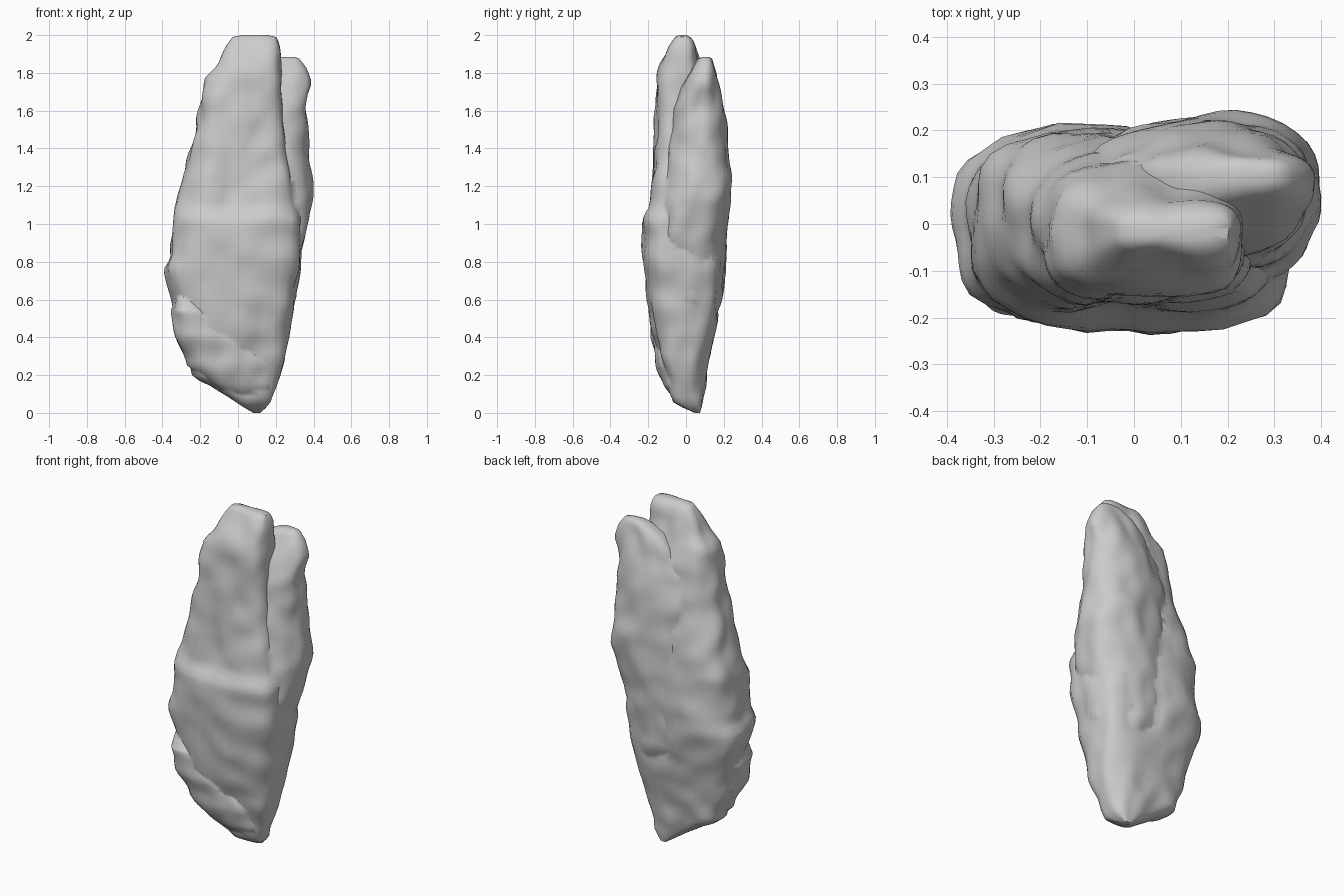
import bpy, bmesh, math
from mathutils import Vector, noise

if "Cube" in bpy.data.objects:
    bpy.data.objects.remove(bpy.data.objects["Cube"])

# Slices: z, x min, x max, y min, y max
MAIN = [
    (0.00, 0.08, 0.12, 0.045, 0.075), (0.05, 0.00, 0.17, -0.06, 0.09),
    (0.20, -0.235, 0.225, -0.115, 0.11), (0.40, -0.32, 0.265, -0.165, 0.145),
    (0.60, -0.35, 0.30, -0.20, 0.18), (0.76, -0.395, 0.32, -0.215, 0.20),
    (0.83, -0.36, 0.325, -0.22, 0.20), (1.02, -0.34, 0.335, -0.23, 0.205),
    (1.09, -0.335, 0.33, -0.19, 0.205), (1.22, -0.29, 0.29, -0.18, 0.195),
    (1.40, -0.25, 0.25, -0.17, 0.165), (1.60, -0.21, 0.23, -0.16, 0.13),
    (1.78, -0.175, 0.22, -0.15, 0.10), (1.84, -0.11, 0.215, -0.135, 0.08),
    (1.96, -0.05, 0.21, -0.08, 0.05), (1.99, -0.03, 0.20, -0.06, 0.025),
    (2.00, 0.02, 0.16, -0.04, 0.005),
]
BACK = [
    (0.40, -0.05, 0.21, -0.05, 0.11), (0.60, -0.14, 0.295, -0.12, 0.185),
    (0.90, -0.13, 0.35, -0.15, 0.205), (1.13, -0.11, 0.405, -0.13, 0.23),
    (1.25, -0.10, 0.395, -0.11, 0.235), (1.45, -0.10, 0.375, -0.08, 0.215),
    (1.62, -0.07, 0.375, -0.06, 0.195), (1.75, 0.01, 0.40, 0.00, 0.175),
    (1.83, 0.10, 0.36, 0.04, 0.155), (1.875, 0.19, 0.325, 0.065, 0.14),
    (1.885, 0.22, 0.30, 0.085, 0.125),
]
LEDGE = [
    (0.06, 0.06, 0.12, -0.04, 0.04), (0.14, -0.12, 0.18, -0.11, 0.06),
    (0.25, -0.27, 0.17, -0.15, 0.08), (0.40, -0.335, 0.02, -0.19, 0.10),
    (0.54, -0.35, -0.14, -0.195, 0.10), (0.64, -0.32, -0.25, -0.14, 0.05),
]


def sample(rows, z):
    for a, b in zip(rows, rows[1:]):
        if z <= b[0]:
            t = (z - a[0]) / (b[0] - a[0])
            return [p + (q - p) * t for p, q in zip(a[1:], b[1:])]
    return rows[-1][1:]


def weather(p, seed):
    """Sideways offset made of broad dents and fine chips."""
    broad = noise.noise(Vector((p.x * 5 + seed, p.y * 5, p.z * 3)))
    fine = noise.noise(Vector((p.x * 11 + seed, p.y * 11, p.z * 8)))
    return 0.020 * broad + 0.016 * fine


def slab(name, rows, rings, seed, power, sides=48):
    bm = bmesh.new()
    z0, z1 = rows[0][0], rows[-1][0]
    # even rings plus the exact slice heights near the top
    heights = {round(z0 + (z1 - z0) * i / rings, 3) for i in range(rings + 1)}
    heights |= {rows[-2][0], z1}
    loops = []
    for z in sorted(heights):
        xa, xb, ya, yb = sample(rows, z)
        loop = []
        for j in range(sides):
            a = 2 * math.pi * j / sides
            c, s = math.cos(a), math.sin(a)
            # the front right edge is squarer than the other corners
            n = power + (1.2 if c > 0 and s < 0 and name == "standing_rock" else 0)
            r = (abs(c) ** n + abs(s) ** n) ** (-1 / n)
            p = Vector(((xa + xb) / 2 + r * c * (xb - xa) / 2,
                        (ya + yb) / 2 + r * s * (yb - ya) / 2, z))
            fade = min(1, (xb - xa) / 0.3)
            p += Vector((c, s, 0)) * weather(p, seed) * fade
            loop.append(bm.verts.new(p))
        loops.append(loop)
    for lo, hi in zip(loops, loops[1:]):
        for j in range(sides):
            k = (j + 1) % sides
            bm.faces.new((lo[j], lo[k], hi[k], hi[j]))
    # close both ends with fans
    for loop, flip in ((loops[0], True), (loops[-1], False)):
        mid = sum((v.co for v in loop), Vector()) / sides
        m = bm.verts.new(mid)
        for j in range(sides):
            a, b = loop[j], loop[(j + 1) % sides]
            bm.faces.new((b, a, m) if flip else (a, b, m))
    me = bpy.data.meshes.new(name)
    bm.to_mesh(me)
    bm.free()
    ob = bpy.data.objects.new(name, me)
    bpy.context.collection.objects.link(ob)
    return ob


# Tall front slab, shorter slab behind it, and the slanting lower ledge
rock = slab("standing_rock", MAIN, 70, 3.1, 3.0)
parts = [slab("back_slab", BACK, 50, 17.4, 2.5),
         slab("lower_ledge", LEDGE, 24, 31.7, 2.6)]

# Fuse the slabs into one stone
bpy.context.view_layer.objects.active = rock
for part in parts:
    mod = rock.modifiers.new("fuse", 'BOOLEAN')
    mod.operation = 'UNION'
    mod.solver = 'EXACT'
    mod.object = part
    bpy.ops.object.modifier_apply(modifier=mod.name)
    bpy.data.objects.remove(part)

rock.select_set(True)
bpy.ops.object.shade_smooth_by_angle(angle=math.radians(50))
